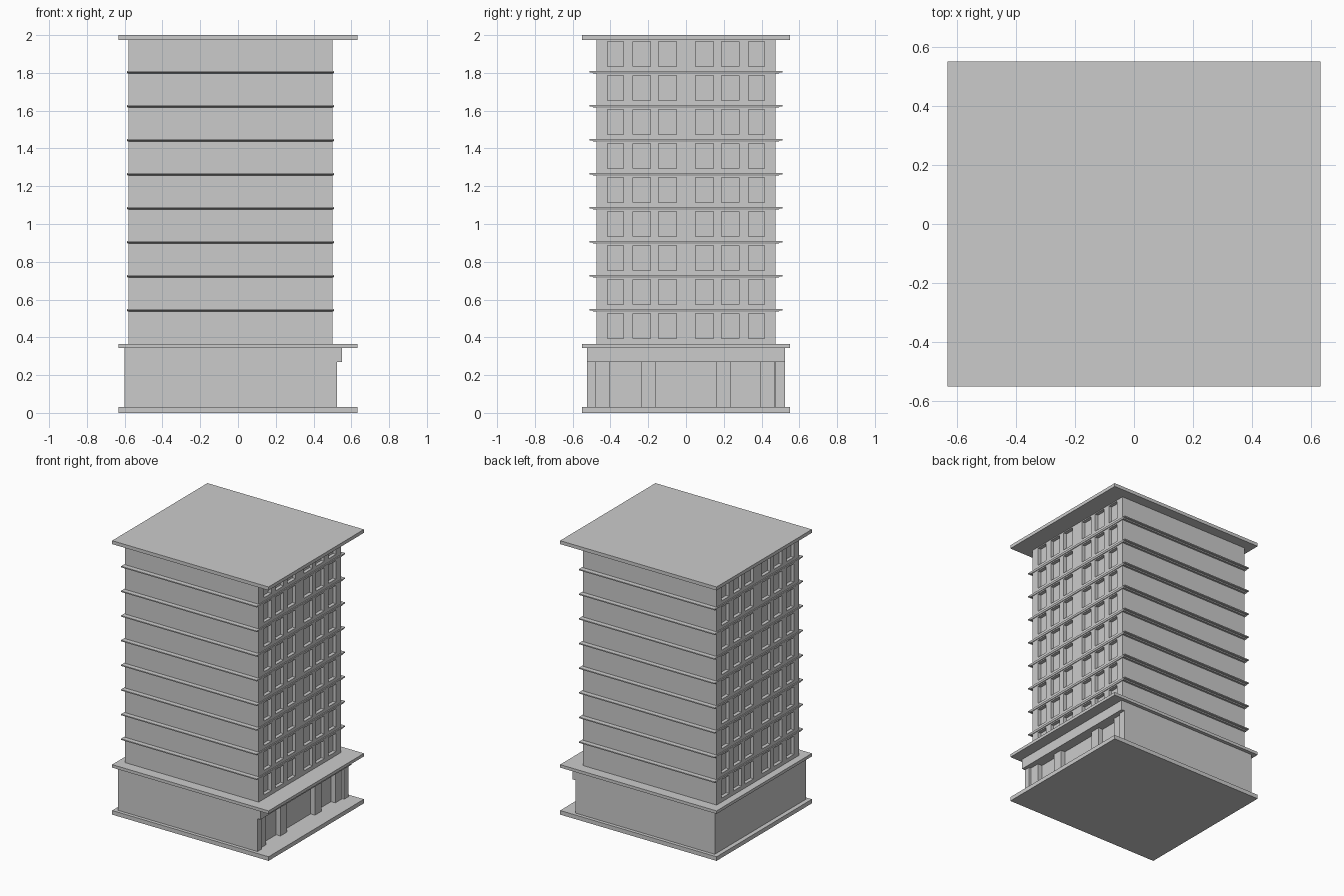
import bpy, bmesh
from mathutils import Vector

cube = bpy.data.objects.get("Cube")
if cube:
    bpy.data.objects.remove(cube, do_unlink=True)

concrete = bpy.data.materials.new("concrete_grey")
concrete.use_nodes = True
concrete.diffuse_color = (0.6, 0.6, 0.6, 1)
concrete.node_tree.nodes["Principled BSDF"].inputs["Base Color"].default_value = (0.6, 0.6, 0.6, 1)


def box_mesh(lo, hi):
    bm = bmesh.new()
    bmesh.ops.create_cube(bm, size=1)
    for v in bm.verts:
        v.co = Vector([l if c < 0 else h for c, l, h in zip(v.co, lo, hi)])
    return bm


def finish(name, bm):
    mesh = bpy.data.meshes.new(name)
    bm.to_mesh(mesh)
    bm.free()
    mesh.materials.append(concrete)
    obj = bpy.data.objects.new(name, mesh)
    bpy.context.collection.objects.link(obj)
    return obj


def box(name, lo, hi):
    return finish(name, box_mesh(lo, hi))


# Slabs: ground, podium roof and tower roof
for name, z0, z1 in (("ground_slab", 0, 0.03), ("podium_roof_slab", 0.343, 0.365),
                     ("tower_roof_slab", 1.975, 2.0)):
    box(name, (-0.632, -0.55, z0), (0.632, 0.55, z1))

# Podium with a recessed shopfront on the entrance side
box("podium_body", (-0.60, -0.525, 0.03), (0.475, 0.525, 0.343))
box("podium_fascia", (0.475, -0.525, 0.27), (0.55, 0.525, 0.343))
for name, y0, y1 in (("front_end_wall", -0.525, -0.48), ("back_end_wall", 0.475, 0.525)):
    box(name, (0.475, y0, 0.03), (0.525, y1, 0.27))
for i, y in enumerate((-0.4425, -0.2, 0.1975, 0.4325)):
    box(f"shopfront_column_{i + 1}", (0.475, y - 0.038, 0.03), (0.51, y + 0.038, 0.27))

# Tower: cut the side walls into a grid, then push the window panes inward
FLOORS, STEP, RECESS = 9, 0.18, 0.025
half = ((0.05, 0.145), (0.187, 0.281), (0.33, 0.416))
spans_y = [(-b, -a) for a, b in half] + list(half)
spans_z = [(0.394 + STEP * i, 0.527 + STEP * i) for i in range(FLOORS)]
tower = box_mesh((-0.58, -0.475, 0.365), (0.50, 0.475, 1.975))
for axis, spans in ((1, spans_y), (2, spans_z)):
    normal = Vector((0, axis == 1, axis == 2))
    for edge in (e for span in spans for e in span):
        # Only the two window walls need the cuts
        walls = [f for f in tower.faces if abs(f.normal.x) > 0.9]
        geom = walls + list({e for f in walls for e in f.edges}) + list({v for f in walls for v in f.verts})
        bmesh.ops.bisect_plane(tower, geom=geom, plane_co=normal * edge, plane_no=normal)


def inside(value, spans):
    return any(a < value < b for a, b in spans)


panes = []
for f in tower.faces:
    c = f.calc_center_median()
    if abs(f.normal.x) > 0.9 and inside(c.y, spans_y) and inside(c.z, spans_z):
        panes.append(f)
for f in bmesh.ops.extrude_discrete_faces(tower, faces=panes)["faces"]:
    shift = -RECESS if f.calc_center_median().x > 0 else RECESS
    bmesh.ops.translate(tower, verts=f.verts, vec=(shift, 0, 0))
bmesh.ops.recalc_face_normals(tower, faces=tower.faces)
finish("tower_walls", tower)

# Floor ledges: thin lip over a narrower bevelled support
for i in range(1, FLOORS):
    top = 0.37 + STEP * i
    box(f"floor_ledge_{i}", (-0.588, -0.51, top - 0.008), (0.508, 0.51, top))
    support = box_mesh((-0.588, -0.495, top - 0.014), (0.508, 0.495, top - 0.008))
    for v in support.verts:
        if v.co.z < top - 0.011:
            v.co.x += 0.004 if v.co.x < 0 else -0.004
            v.co.y += 0.006 if v.co.y < 0 else -0.006
    finish(f"ledge_support_{i}", support)
